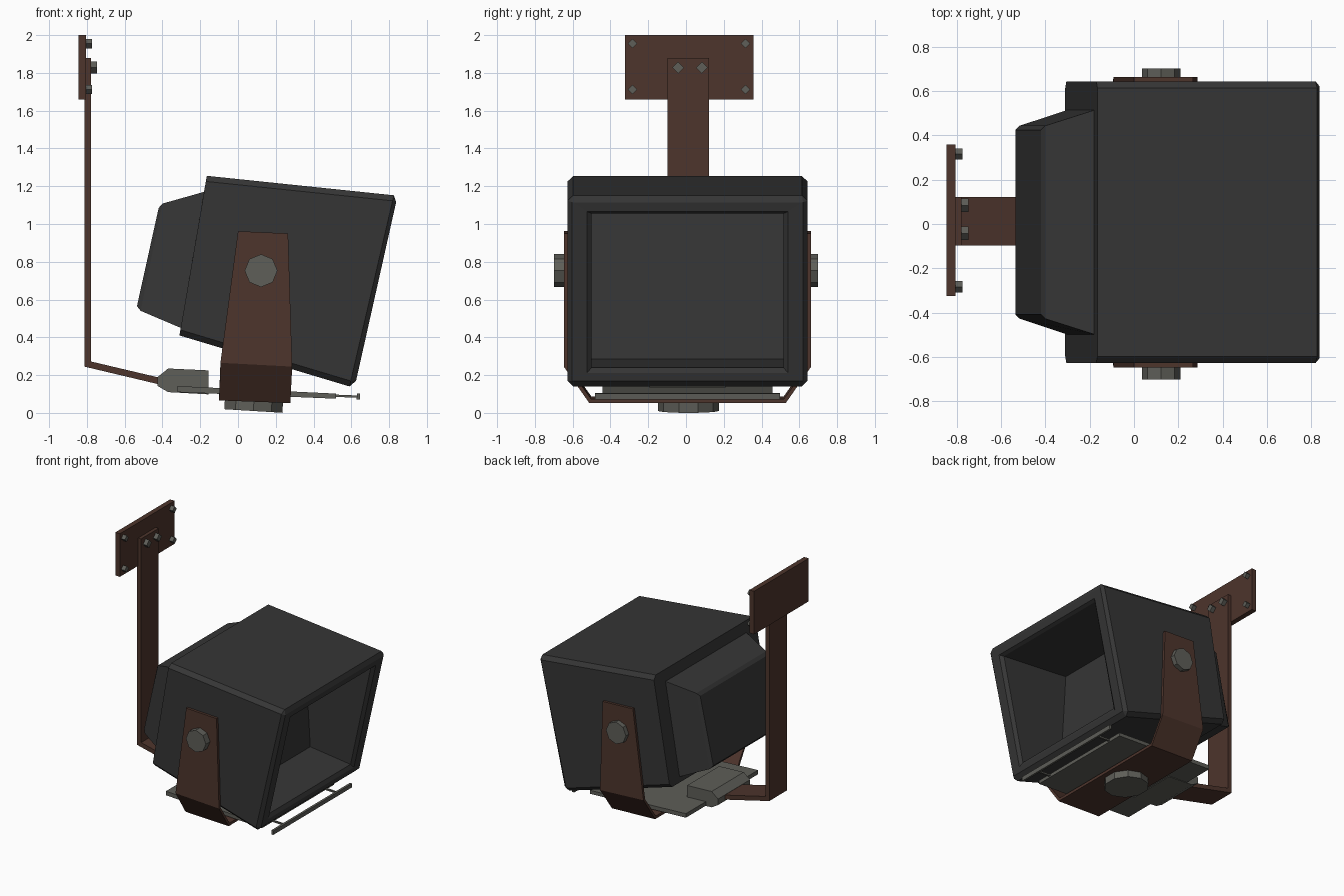
import bpy, bmesh, math
from mathutils import Matrix, Vector

if "Cube" in bpy.data.objects:
    bpy.data.objects.remove(bpy.data.objects["Cube"])

YC = 0.008            # middle of the fixture across y
TILT = math.radians(3.5)

def material(name, rgb):
    m = bpy.data.materials.new(name)
    m.diffuse_color = (*rgb, 1)
    m.use_nodes = True
    m.node_tree.nodes["Principled BSDF"].inputs["Base Color"].default_value = m.diffuse_color
    return m

BLACK = material("dark housing", (0.036, 0.036, 0.036))
BROWN = material("rusty brown", (0.075, 0.035, 0.025))
GREY = material("bare metal grey", (0.112, 0.112, 0.098))

def finish(name, bm, mat):
    bmesh.ops.recalc_face_normals(bm, faces=bm.faces)
    me = bpy.data.meshes.new(name)
    bm.to_mesh(me)
    bm.free()
    me.materials.append(mat)
    ob = bpy.data.objects.new(name, me)
    bpy.context.collection.objects.link(ob)
    return ob

def loft(name, rings, mat):
    """Skin closed rings of points and cap both ends."""
    bm = bmesh.new()
    vs = [[bm.verts.new(p) for p in r] for r in rings]
    for a, b in zip(vs, vs[1:]):
        for i in range(len(a)):
            j = (i + 1) % len(a)
            bm.faces.new((a[i], a[j], b[j], b[i]))
    bm.faces.new(vs[0])
    bm.faces.new(vs[-1])
    bmesh.ops.remove_doubles(bm, verts=bm.verts, dist=1e-5)
    return finish(name, bm, mat)

def prism(name, profile, y0, y1, mat):
    """Extrude an xz outline across y."""
    return loft(name, [[(x, y, z) for x, z in profile] for y in (y0, y1)], mat)

def cylinder(name, centre, radius, depth, sides, rot, mat, spin=0.0):
    bm = bmesh.new()
    bmesh.ops.create_cone(bm, cap_ends=True, segments=sides, radius1=radius,
                          radius2=radius, depth=depth,
                          matrix=Matrix.Translation(centre) @ rot @ Matrix.Rotation(spin, 4, 'Z'))
    return finish(name, bm, mat)

def ring(top, bottom, w, c=0.0):
    """Tilted rectangle from a top and a bottom xz point, with cut corners."""
    t, b = Vector((top[0], 0, top[1])), Vector((bottom[0], 0, bottom[1]))
    d = (t - b).normalized() * c
    half = [(t, w - c), (t - d, w), (b + d, w), (b, w - c)]
    side = [(p.x, YC + y, p.z) for p, y in half]
    return side + [(p.x, YC - y, p.z) for p, y in reversed(half)]

# Lamp housing: rear cover, main shell, front rim, recessed interior
loft("lamp_housing", [
    ring((-.42, 1.085), (-.535, .565), .415),
    ring((-.40, 1.108), (-.515, .54), .435),
    ring((-.18, 1.17), (-.303, .45), .505),
    ring((-.165, 1.255), (-.31, .41), .635, .03),
    ring((.825, 1.152), (.59, .14), .635, .03),
    ring((.837, 1.115), (.625, .17), .612),
    ring((.825, 1.067), (.634, .21), .533),
    ring((.80, 1.055), (.622, .24), .508),
    ring((.22, 1.10), (.27, .285), .508)], BLACK)

# Yoke: one bent strap; stations are y, then back and front edge points
half = [(.655, (.0, .962), (.265, .95)),
        (.655, (-.093, .265), (.287, .245)),
        (.52, (-.10, .066), (.277, .052))]
inner = [(.635, 0), (.635, 0), (.51, .022)]
stations = []
for s, order in ((1, (0, 1, 2)), (-1, (2, 1, 0))):
    for i in order:
        y, a, b = half[i]
        yi, dz = inner[i]
        stations.append([(a[0], YC + s * y, a[1]), (b[0], YC + s * y, b[1]),
                         (b[0], YC + s * yi, b[1] + dz), (a[0], YC + s * yi, a[1] + dz)])
loft("yoke_bracket", stations, BROWN)

# Pivot knobs on both sides and swivel disc underneath
for s, n in ((1, "back"), (-1, "front")):
    cylinder(f"pivot_knob_{n}", (.122, s * .672, .753), .087, .056, 8,
             Matrix.Rotation(math.pi / 2, 4, 'X'), GREY)
cylinder("swivel_disc", (.083, .013, .04), .162, .06, 10,
         Matrix.Rotation(TILT, 4, 'Y'), GREY)

# Tray under the lamp with rods and a front bar
prism("under_tray", [(-.32, .142), (.52, .102), (.52, .075), (-.32, .11)],
      YC - .45, YC + .45, GREY)
for s, n in ((1, "back"), (-1, "front")):
    prism(f"bar_rod_{n}", [(.51, .097), (.635, .092), (.635, .08), (.51, .085)],
          YC + s * .33 - .007, YC + s * .33 + .007, GREY)
prism("front_bar", [(.63, .104), (.647, .103), (.645, .07), (.628, .071)],
      YC - .49, YC + .49, GREY)

# Clamp block joining tray and arm
prism("clamp_block", [(-.425, .19), (-.37, .235), (-.155, .225), (-.155, .098),
                      (-.37, .11), (-.425, .142)], YC - .2, YC + .2, GREY)

# Hanging arm: upright strap bent towards the lamp
prism("hanging_arm", [(-.813, 1.88), (-.778, 1.88), (-.778, .272), (-.38, .178),
                      (-.38, .142), (-.813, .245)], -.098, .122, BROWN)

# Wall plate and its bolts
prism("wall_plate", [(-.845, 2), (-.805, 2), (-.805, 1.66), (-.845, 1.66)],
      -.324, .358, BROWN)
ALONG_X = Matrix.Rotation(math.pi / 2, 4, 'Y')
for y in (-.283, .315):
    for z in (1.712, 1.955):
        cylinder("plate_bolt", (-.79, y, z), .025, .034, 4, ALONG_X, GREY)
for y in (-.042, .084):
    cylinder("arm_bolt", (-.763, y, 1.828), .031, .034, 4, ALONG_X, GREY)
